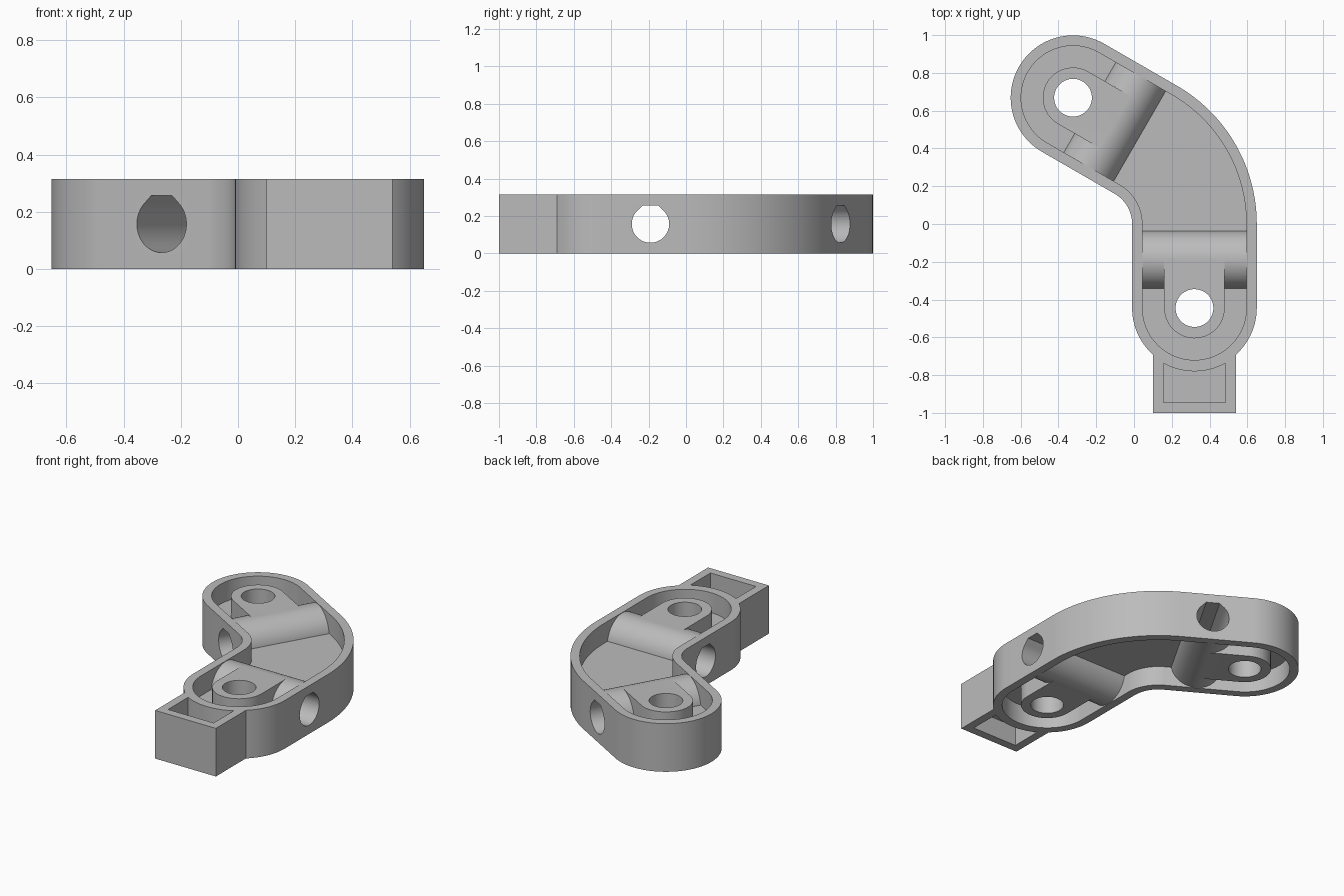
import bpy, bmesh
from math import sin, cos, pi, radians, sqrt
from mathutils import Matrix, Vector

if "Cube" in bpy.data.objects:
    bpy.data.objects.remove(bpy.data.objects["Cube"])

H = 0.315            # full height
MID = H / 2
HALF = 0.33          # half width of the arm
WALL = 0.055
WEB = 0.0275         # half thickness of the middle web
PIVOT = Vector((-0.195, 0, 0))
BEND = 0.515         # centreline radius of the bend
LEG = 0.445          # straight length of each leg
CROSS = 0.19         # cross hole distance from the bend

grey = bpy.data.materials.new("plain grey")
grey.use_nodes = True
colour = (0.5, 0.5, 0.5, 1)
grey.diffuse_color = colour
grey.node_tree.nodes["Principled BSDF"].inputs["Base Color"].default_value = colour

# Leg frames: origin on the centreline at the bend, legs run along local -y
LOWER = Matrix.Translation(PIVOT + Vector((BEND, 0, 0)))
UPPER = (Matrix.Translation(PIVOT) @ Matrix.Rotation(radians(60), 4, 'Z')
         @ Matrix.Translation((BEND, 0, 0)) @ Matrix.Scale(-1, 4, (0, 1, 0)))
LEGS = (LOWER, UPPER)
# Stands a profile up so that it runs across the leg
ACROSS = Matrix(((0, 0, 1, 0), (1, 0, 0, -CROSS), (0, 1, 0, MID), (0, 0, 0, 1)))


def arc(cx, cy, r, start, end, n):
    angles = [radians(start + (end - start) * i / n) for i in range(n + 1)]
    return [(cx + r * cos(a), cy + r * sin(a)) for a in angles]


def circle(cx, cy, r, n=64):
    return arc(cx, cy, r, 0, 360, n)[:-1]


def prism(name, points, low, high, matrix=Matrix()):
    bm = bmesh.new()
    face = bm.faces.new([bm.verts.new((x, y, low)) for x, y in points])
    top = bmesh.ops.extrude_face_region(bm, geom=[face])["geom"]
    bmesh.ops.translate(bm, vec=(0, 0, high - low),
                        verts=[v for v in top if isinstance(v, bmesh.types.BMVert)])
    bm.transform(matrix)
    bmesh.ops.recalc_face_normals(bm, faces=bm.faces)
    mesh = bpy.data.meshes.new(name)
    bm.to_mesh(mesh)
    bm.free()
    mesh.materials.append(grey)
    ob = bpy.data.objects.new(name, mesh)
    bpy.context.scene.collection.objects.link(ob)
    return ob


def combine(target, tool, operation):
    mod = target.modifiers.new("combine", 'BOOLEAN')
    mod.operation, mod.solver, mod.object = operation, 'EXACT', tool
    graph = bpy.context.evaluated_depsgraph_get()
    mesh = bpy.data.meshes.new_from_object(target.evaluated_get(graph))
    target.modifiers.clear()
    target.data = mesh
    bpy.data.objects.remove(tool)


def arm_outline(half):
    """Bent slot shape with round ends."""
    place = lambda m, pts: [(m @ Vector((x, y, 0))).to_2d()[:] for x, y in pts]
    px, py = PIVOT.xy
    lower = place(LOWER, arc(0, -LEG, half, 180, 360, 48))
    upper = place(UPPER, arc(0, -LEG, half, 360, 180, 48))
    return (lower + arc(px, py, BEND + half, 0, 60, 40)
            + upper + arc(px, py, BEND - half, 60, 0, 24))


# Outer body with the square foot
body = prism("bent_bracket", arm_outline(HALF), 0, H)
foot = [(-0.22, -1), (0.22, -1), (0.22, -0.6), (-0.22, -0.6)]
combine(body, prism("foot", foot, 0, H, Matrix.Translation((0.32, 0, 0))), 'UNION')

# Recesses above and below the web
inner = arm_outline(HALF - WALL)
foot_pocket = [(0.155, -0.945), (0.485, -0.945)] + arc(0.32, -LEG, 0.335, 299.5, 240.5, 16)
for low, high in ((-0.1, MID - WEB), (MID + WEB, H + 0.1)):
    combine(body, prism("recess", inner, low, high), 'DIFFERENCE')
    combine(body, prism("foot_recess", foot_pocket, low, high), 'DIFFERENCE')

# Cross tubes and bolt bosses
TUBE = 0.155
boss = arc(0, -LEG, 0.16, 180, 360, 40) + [(0.16, -CROSS), (-0.16, -CROSS)]
for leg in LEGS:
    combine(body, prism("cross_tube", circle(0, 0, TUBE), -0.3, 0.3, leg @ ACROSS), 'UNION')
    combine(body, prism("bolt_boss", boss, MID - TUBE, MID + TUBE, leg), 'UNION')

# Bolt holes and flat-topped teardrop cross holes
R = 0.1
tip = R * (sqrt(2) - 1)
teardrop = arc(0, 0, R, 135, 405, 48) + [(tip, R), (-tip, R)]
for leg in LEGS:
    combine(body, prism("bolt_hole", circle(0, -LEG, R), -0.1, H + 0.1, leg), 'DIFFERENCE')
    combine(body, prism("cross_hole", teardrop, -0.4, 0.4, leg @ ACROSS), 'DIFFERENCE')

# Smooth curved walls, crisp edges
bpy.ops.object.select_all(action='DESELECT')
body.select_set(True)
bpy.context.view_layer.objects.active = body
bpy.ops.object.shade_smooth_by_angle(angle=radians(25))
